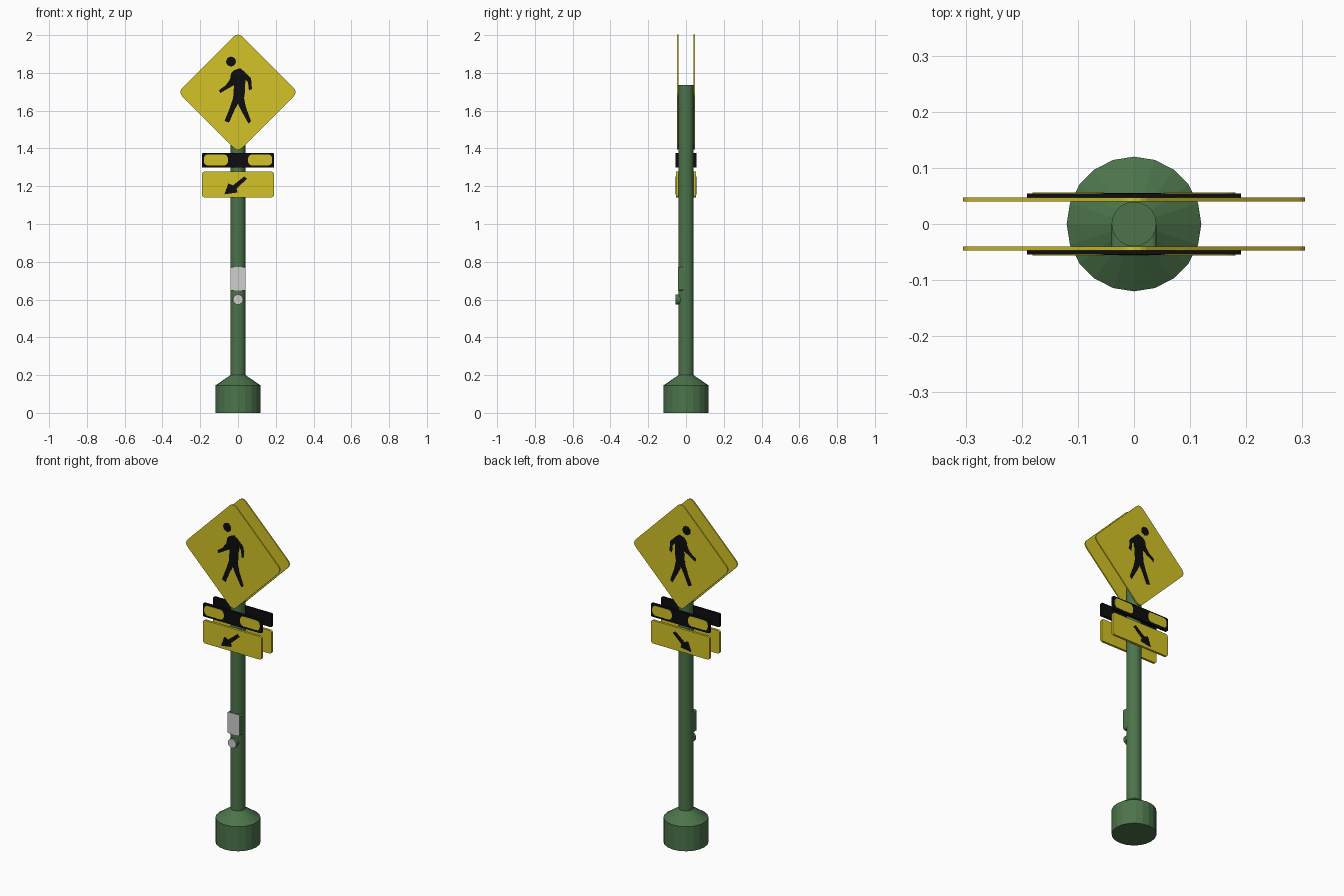
import bpy, bmesh, math

if "Cube" in bpy.data.objects:
    bpy.data.objects.remove(bpy.data.objects["Cube"])


def material(name, rgb):
    m = bpy.data.materials.new(name)
    m.diffuse_color = (*rgb, 1)
    m.use_nodes = True
    m.node_tree.nodes["Principled BSDF"].inputs["Base Color"].default_value = m.diffuse_color
    return m


YELLOW = material("sign_yellow", (0.65, 0.54, 0.02))
BLACK = material("black", (0.004, 0.004, 0.004))
GREEN = material("post_green", (0.073, 0.175, 0.07))
GREY = material("light_grey", (0.62, 0.62, 0.62))


def finish(bm, name, mats):
    bmesh.ops.recalc_face_normals(bm, faces=bm.faces)
    me = bpy.data.meshes.new(name)
    if len(mats) > 1:  # second material goes on the front-facing face
        bm.normal_update()
        for f in bm.faces:
            f.material_index = 1 if f.normal.y < -0.9 else 0
    bm.to_mesh(me)
    bm.free()
    for m in mats:
        me.materials.append(m)
    ob = bpy.data.objects.new(name, me)
    bpy.context.collection.objects.link(ob)
    return ob


def prism(name, pts, y0, y1, *mats):
    """Extrude an (x, z) outline from y0 to y1."""
    bm = bmesh.new()
    a = [bm.verts.new((x, y0, z)) for x, z in pts]
    b = [bm.verts.new((x, y1, z)) for x, z in pts]
    bm.faces.new(a)
    bm.faces.new(b[::-1])
    n = len(pts)
    for i in range(n):
        j = (i + 1) % n
        bm.faces.new((a[i], b[i], b[j], a[j]))
    return finish(bm, name, mats)


def lathe(name, profile, sides, mat):
    """Closed solid of revolution about z from (radius, z) points."""
    bm = bmesh.new()
    rings = [[bm.verts.new((r * math.cos(2 * math.pi * i / sides),
                            r * math.sin(2 * math.pi * i / sides), z))
              for i in range(sides)] for r, z in profile]
    for lo, hi in zip(rings, rings[1:]):
        for i in range(sides):
            j = (i + 1) % sides
            bm.faces.new((lo[i], lo[j], hi[j], hi[i]))
    bm.faces.new(rings[0])
    bm.faces.new(rings[-1])
    return finish(bm, name, [mat])


def rounded(cx, cz, hw, hh, r, turn=0.0, seg=4):
    """Rounded rectangle outline, optionally rotated about its centre."""
    pts = []
    c, s = math.cos(turn), math.sin(turn)
    for k, (sx, sz) in enumerate(((1, 1), (-1, 1), (-1, -1), (1, -1))):
        for i in range(seg + 1):
            a = (k + i / seg) * math.pi / 2
            x = sx * (hw - r) + r * math.cos(a)
            z = sz * (hh - r) + r * math.sin(a)
            pts.append((cx + c * x - s * z, cz + s * x + c * z))
    return pts


def circle(cx, cz, r, n):
    return [(cx + r * math.cos(2 * math.pi * i / n),
             cz + r * math.sin(2 * math.pi * i / n)) for i in range(n)]


def grid(pts):
    """Outline drawn in hundredths: x, then height."""
    return [(x / 100, z / 100) for x, z in pts]


# Walking figure and arrow outlines
WALKER = grid([(-2.1, 181.4), (1.1, 182.5), (3.2, 180.8), (6.9, 177.2), (7.4, 171.4),
               (5.8, 170.6), (5.3, 175), (3.9, 176.5), (3.7, 170), (3.2, 166.6),
               (4.2, 161.8), (6.9, 154.4), (5.6, 153.1), (1.6, 160.2), (0, 163.7),
               (-1.9, 160.2), (-4.8, 153.6), (-7.1, 154.6), (-4.2, 161.8),
               (-2.6, 166.6), (-2.1, 173.5), (-4.8, 172), (-9.4, 169.3), (-10, 170.9),
               (-6.4, 173.5), (-4.2, 176.7), (-3.7, 179.8)])
ARROW = grid([(3.3, 125.2), (4.8, 123.9), (-0.8, 118.8), (-0.3, 116.7),
              (-7.2, 115.7), (-5.1, 121.5), (-2.7, 120.4)])

# Post and base
lathe("base", [(0.12, 0), (0.12, 0.145), (0.04, 0.2)], 20, GREEN)
lathe("post", [(0.04, 0.15), (0.04, 1.735)], 20, GREEN)

# Push button and its instruction box
prism("button_box", rounded(0, 0.71, 0.04, 0.062, 0.008), -0.042, 0.0, GREEN, GREY)
prism("push_button", circle(0, 0.6, 0.027, 16), -0.056, -0.02, GREEN, GREY)

# Same signs on front and back, mirrored across y
half = 0.317 / math.sqrt(2)
for side, s in (("front", -1), ("back", 1)):
    prism(side + "_diamond_sign", rounded(0, 1.698, half, half, 0.03, math.pi / 4),
          s * 0.04, s * 0.0475, YELLOW)
    prism(side + "_walker_body", WALKER, s * 0.047, s * 0.0485, BLACK)
    prism(side + "_walker_head", circle(-0.037, 1.86, 0.026, 16), s * 0.047, s * 0.0485, BLACK)
    prism(side + "_light_bar", rounded(0, 1.337, 0.191, 0.039, 0.006), s * 0.04, s * 0.0545, BLACK)
    for lamp, x in (("left", -0.117), ("right", 0.117)):
        prism(f"{side}_{lamp}_lamp", rounded(x, 1.339, 0.064, 0.029, 0.022),
              s * 0.054, s * 0.056, YELLOW)
    prism(side + "_arrow_sign", rounded(0, 1.209, 0.191, 0.068, 0.014), s * 0.04, s * 0.0535, YELLOW)
    prism(side + "_arrow", ARROW, s * 0.053, s * 0.055, BLACK)
